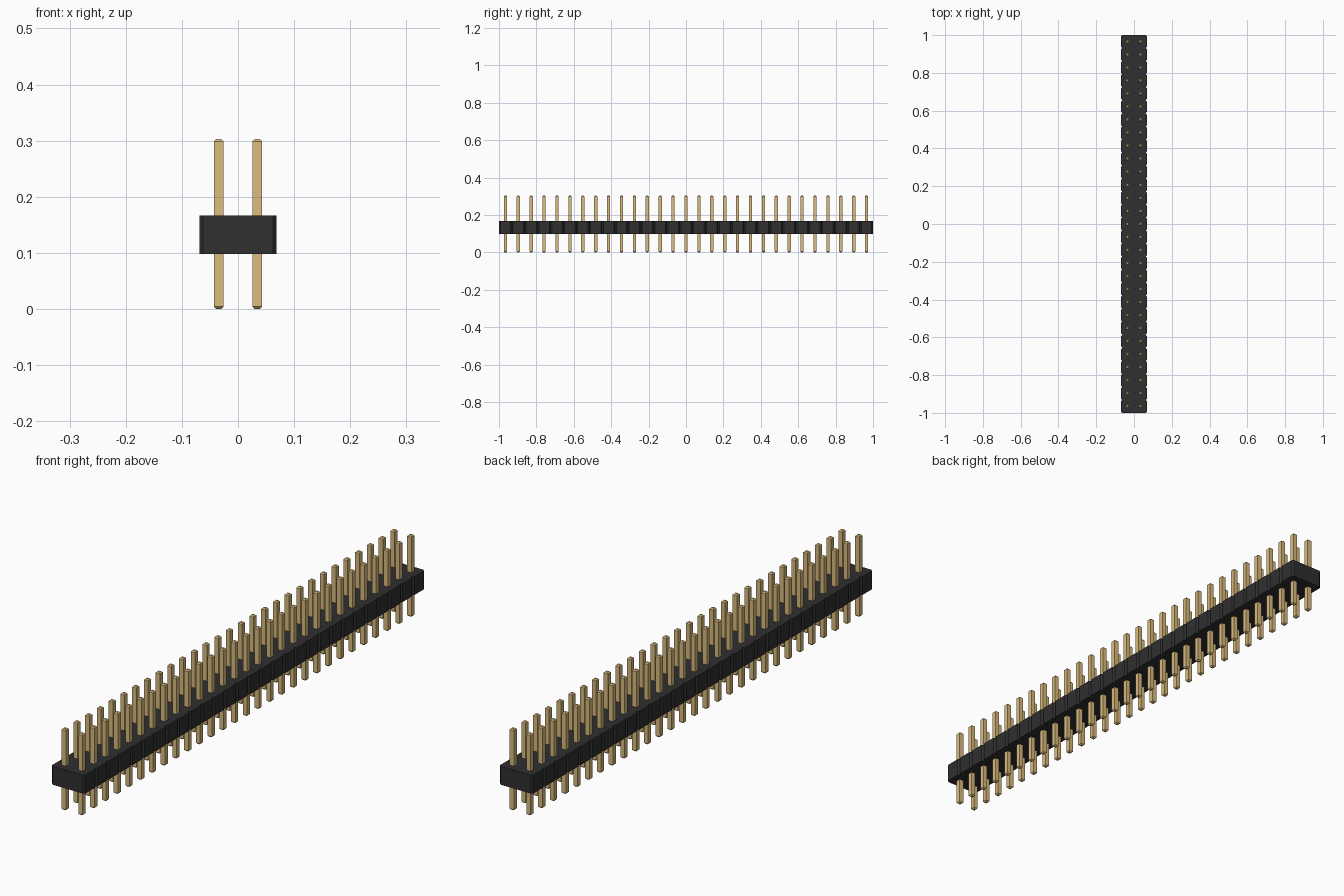
import bpy
import bmesh

cube = bpy.data.objects.get("Cube")
if cube:
    bpy.data.objects.remove(cube, do_unlink=True)

ROWS = 29
PITCH = 2.0 / ROWS
BODY_Z = (0.098, 0.1665)
PIN_TOP = 0.303
BODY_CHAMFER = PITCH / 10
PIN_HALF = 0.0087
PIN_CHAMFER = 0.0043


def make_material(name, rgb, roughness):
    mat = bpy.data.materials.new(name)
    mat.use_nodes = True
    mat.diffuse_color = (*rgb, 1)
    bsdf = mat.node_tree.nodes["Principled BSDF"]
    bsdf.inputs["Base Color"].default_value = (*rgb, 1)
    bsdf.inputs["Roughness"].default_value = roughness
    return mat


def make_object(name, bm, mat):
    bmesh.ops.recalc_face_normals(bm, faces=bm.faces)
    mesh = bpy.data.meshes.new(name)
    bm.to_mesh(mesh)
    bm.free()
    mesh.materials.append(mat)
    obj = bpy.data.objects.new(name, mesh)
    bpy.context.collection.objects.link(obj)
    return obj


def loft(sections):
    """Skin a stack of (z, outline) sections and cap both ends."""
    bm = bmesh.new()
    rings = [[bm.verts.new((x, y, z)) for x, y in pts] for z, pts in sections]
    n = len(rings[0])
    for a, b in zip(rings, rings[1:]):
        for i in range(n):
            j = (i + 1) % n
            bm.faces.new((a[i], a[j], b[j], b[i]))
    bm.faces.new(rings[0][::-1])
    bm.faces.new(rings[-1])
    return bm


def square(h):
    return [(-h, -h), (h, -h), (h, h), (-h, h)]


black = make_material("black plastic", (0.029, 0.029, 0.029), 0.6)
gold = make_material("gold metal", (0.708, 0.504, 0.210), 0.5)

# Housing: one strip whose long sides are notched between the pin rows
side = []
for i in range(ROWS):
    y0 = -1 + i * PITCH
    y1 = y0 + PITCH
    c = BODY_CHAMFER
    if i == 0:
        side.append((PITCH - c, y0))
    side += [(PITCH, y0 + c), (PITCH, y1 - c), (PITCH - c, y1)]
outline = side + [(-x, y) for x, y in reversed(side)]
make_object("housing", loft([(z, outline) for z in BODY_Z]), black)

# Pins: square posts with chamfered tips, arrayed along each column
tip = square(PIN_HALF - PIN_CHAMFER)
shaft = square(PIN_HALF)
for name, x in (("left_pins", PITCH / 2), ("right_pins", -PITCH / 2)):
    pins = make_object(name, loft([
        (0, tip), (PIN_CHAMFER, shaft),
        (PIN_TOP - PIN_CHAMFER, shaft), (PIN_TOP, tip)]), gold)
    pins.location = (x, -1 + PITCH / 2, 0)
    array = pins.modifiers.new("pin row", 'ARRAY')
    array.count = ROWS
    array.use_relative_offset = False
    array.use_constant_offset = True
    array.constant_offset_displace = (0, PITCH, 0)
